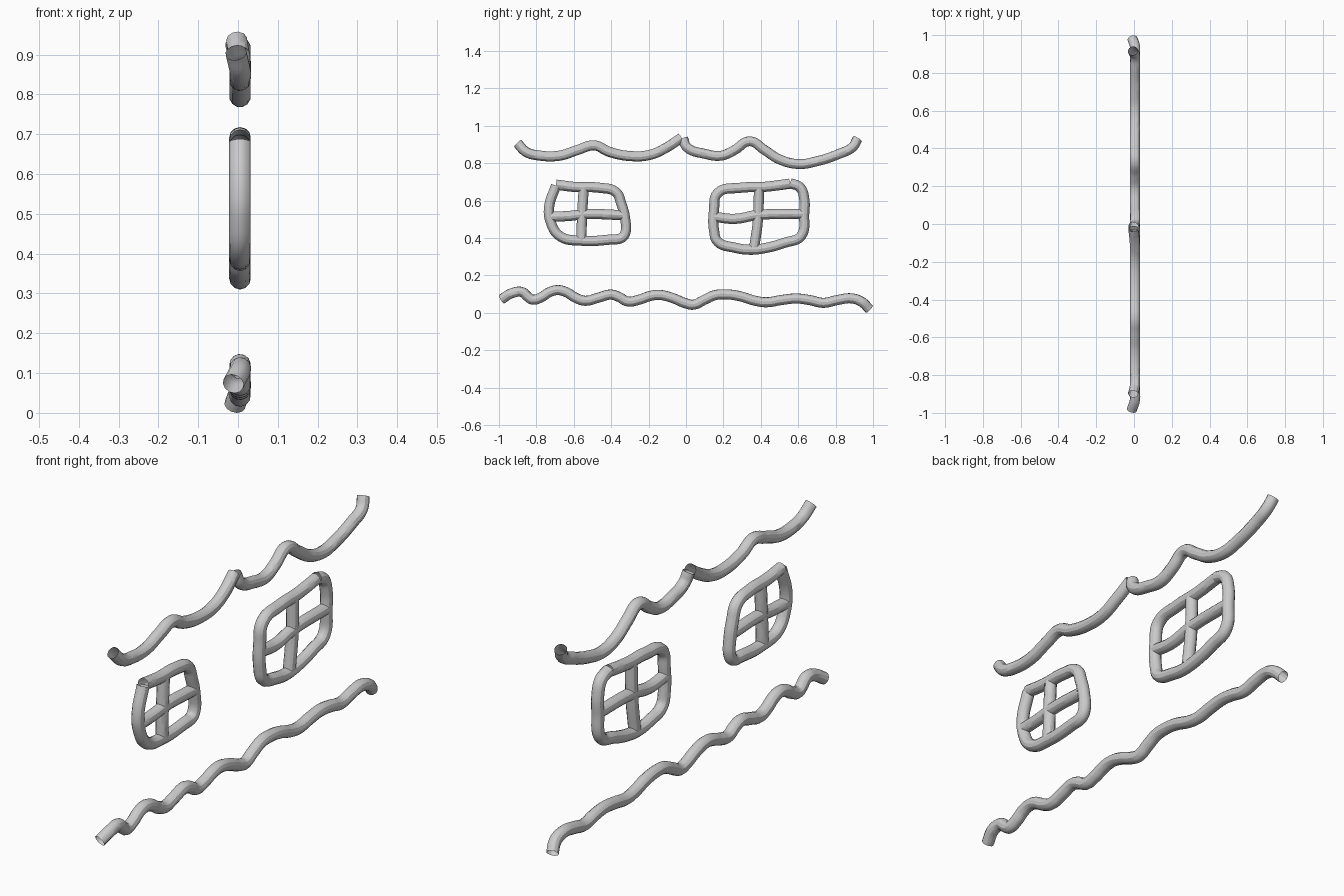
import bpy

R = 0.027    # tube radius
X = 0.005    # plane the tubes lie in


def tube(name, pts, end_a=X, end_b=X):
    """Open-ended round tube along (y, z) points; ends may drift in x."""
    cu = bpy.data.curves.new(name, 'CURVE')
    cu.dimensions = '3D'
    cu.bevel_depth = R
    cu.bevel_resolution = 4
    cu.resolution_u = 6
    cu.use_fill_caps = False
    sp = cu.splines.new('BEZIER')
    sp.bezier_points.add(len(pts) - 1)
    last = len(pts) - 1
    for i, (y, z) in enumerate(pts):
        p = sp.bezier_points[i]
        p.co = (end_a if i == 0 else end_b if i == last else X, y, z)
        p.handle_left_type = p.handle_right_type = 'AUTO'
    ob = bpy.data.objects.new(name, cu)
    bpy.context.collection.objects.link(ob)
    bpy.ops.object.select_all(action='DESELECT')
    ob.select_set(True)
    bpy.context.view_layer.objects.active = ob
    bpy.ops.object.convert(target='MESH')
    bpy.ops.object.shade_smooth_by_angle()
    return ob


# Upper wavy line, two strands meeting at a peak
tube("roof_line_left", [
    (-.90, .905), (-.855, .86), (-.78, .84), (-.675, .84), (-.58, .87),
    (-.49, .895), (-.41, .86), (-.29, .837), (-.19, .845), (-.11, .88),
    (-.025, .935)], -.005, -.003)
tube("roof_line_right", [
    (-.015, .93), (.005, .885), (.10, .85), (.19, .84), (.26, .87),
    (.34, .917), (.42, .87), (.50, .82), (.60, .795), (.70, .81),
    (.82, .85), (.89, .885), (.917, .93)], -.003, -.006)

# Lower wavy line
tube("ground_line", [
    (-.985, .073), (-.93, .105), (-.875, .11), (-.845, .085), (-.82, .07),
    (-.77, .085), (-.73, .11), (-.685, .121), (-.64, .11), (-.59, .08),
    (-.54, .064), (-.47, .08), (-.40, .097), (-.36, .085), (-.31, .06),
    (-.25, .07), (-.19, .09), (-.14, .095), (-.075, .08), (0, .05),
    (.04, .043), (.10, .07), (.155, .094), (.22, .098), (.29, .088),
    (.37, .064), (.43, .056), (.51, .068), (.59, .076), (.66, .068),
    (.735, .053), (.81, .068), (.885, .077), (.94, .058), (.98, .02)],
    -.012, -.008)

# Small window: frame and crossbars
tube("left_window_frame", [
    (-.695, .685), (-.59, .672), (-.46, .668), (-.375, .645), (-.345, .58),
    (-.325, .50), (-.325, .425), (-.345, .40), (-.40, .392), (-.555, .385),
    (-.675, .41), (-.725, .49), (-.732, .565), (-.695, .68)])
tube("left_window_upright", [(-.547, .665), (-.555, .53), (-.56, .39)])
tube("left_window_crossbar", [
    (-.722, .513), (-.62, .518), (-.54, .527), (-.34, .522)])

# Large window: frame and crossbars
tube("right_window_frame", [
    (.555, .693), (.61, .67), (.632, .61), (.632, .53), (.615, .41),
    (.53, .375), (.42, .345), (.34, .337), (.26, .348), (.17, .38),
    (.15, .44), (.15, .55), (.17, .64), (.29, .668), (.42, .673),
    (.555, .69)])
tube("right_window_upright", [(.39, .665), (.385, .50), (.365, .35)])
tube("right_window_crossbar", [
    (.15, .513), (.26, .502), (.385, .523), (.625, .528)])
